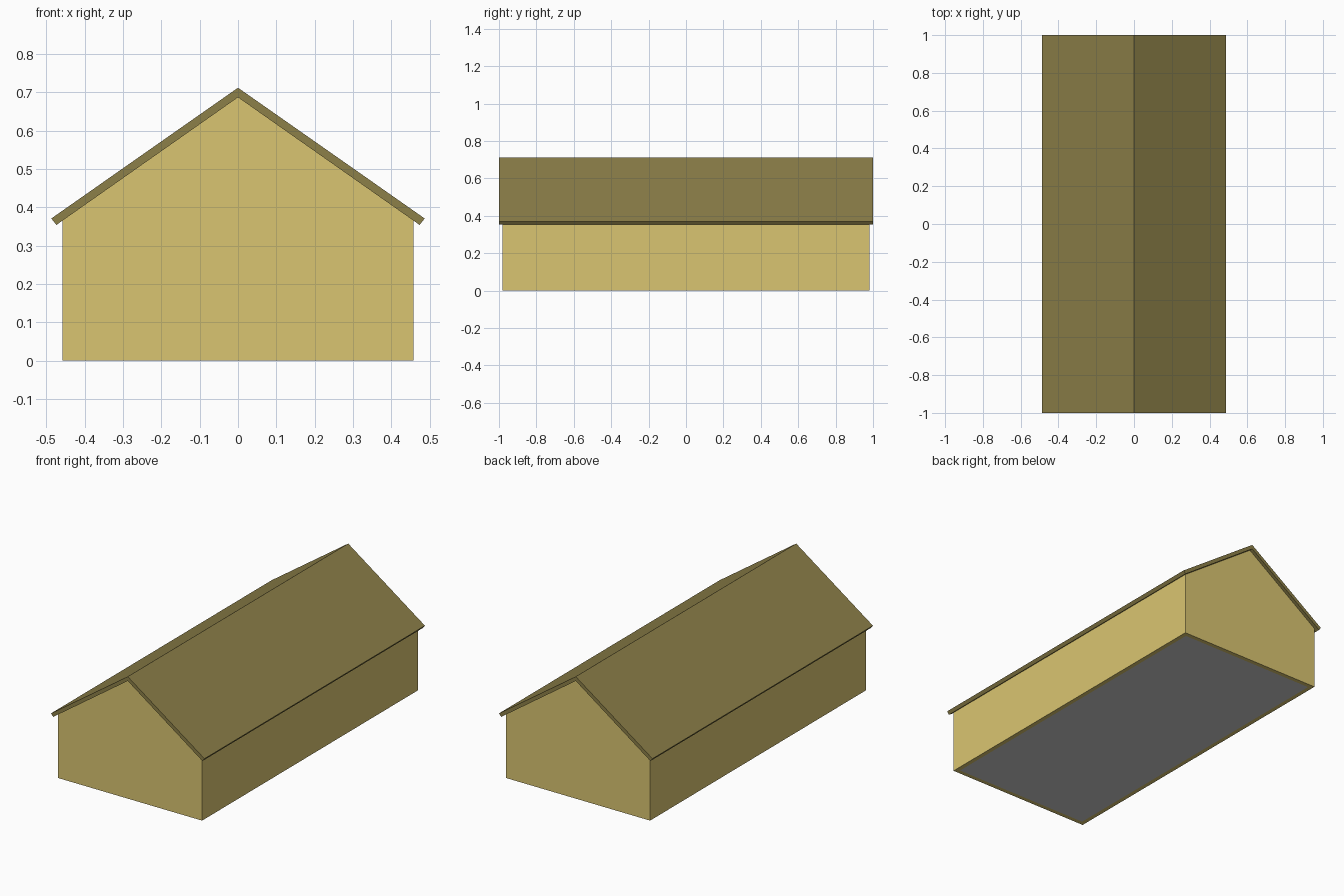
import bpy, bmesh

if "Cube" in bpy.data.objects:
    bpy.data.objects.remove(bpy.data.objects["Cube"])


def make_material(name, color):
    mat = bpy.data.materials.new(name)
    mat.diffuse_color = (*color, 1)
    mat.use_nodes = True
    mat.node_tree.nodes["Principled BSDF"].inputs["Base Color"].default_value = mat.diffuse_color
    return mat


def make_object(name, bm, mat=None):
    bmesh.ops.recalc_face_normals(bm, faces=bm.faces)
    mesh = bpy.data.meshes.new(name)
    bm.to_mesh(mesh)
    bm.free()
    obj = bpy.data.objects.new(name, mesh)
    bpy.context.collection.objects.link(obj)
    if mat:
        mesh.materials.append(mat)
    return obj


def prism(profile, half_length):
    """Extrude an (x, z) profile along y, centred on y = 0."""
    bm = bmesh.new()
    face = bm.faces.new([bm.verts.new((x, -half_length, z)) for x, z in profile])
    new = bmesh.ops.extrude_face_region(bm, geom=[face], use_keep_orig=True)["geom"]
    bmesh.ops.translate(bm, vec=(0, 2 * half_length, 0),
                        verts=[v for v in new if isinstance(v, bmesh.types.BMVert)])
    return bm


wall_mat = make_material("wall_yellow", (0.70, 0.56, 0.165))
roof_mat = make_material("roof_olive", (0.265, 0.215, 0.066))

HALF_W, HALF_L, WALL = 0.458, 0.98, 0.025
EAVE_Z, PEAK_Z = 0.366, 0.687

# Walls: gabled shell, open at the bottom and under the roof
bm = prism([(-HALF_W, 0), (HALF_W, 0), (HALF_W, EAVE_Z),
            (0, PEAK_Z), (-HALF_W, EAVE_Z)], HALF_L)
bmesh.ops.recalc_face_normals(bm, faces=bm.faces)
bmesh.ops.delete(bm, geom=[f for f in bm.faces if abs(f.normal.z) > 0.1],
                 context='FACES_ONLY')
walls = make_object("walls", bm, wall_mat)
shell = walls.modifiers.new("thickness", 'SOLIDIFY')
shell.thickness = WALL
shell.offset = -1
shell.use_even_offset = True

# Roof: bent slab with a ridge, overhanging on all sides
make_object("roof", prism([(0, 0.712), (-0.487, 0.371), (-0.474, 0.354),
                           (0, PEAK_Z), (0.474, 0.354), (0.487, 0.371)], 1.0), roof_mat)

# Floor: slab fitted between the walls
fx = HALF_W - WALL
make_object("floor", prism([(-fx, 0), (fx, 0), (fx, 0.02), (-fx, 0.02)], HALF_L - WALL))
